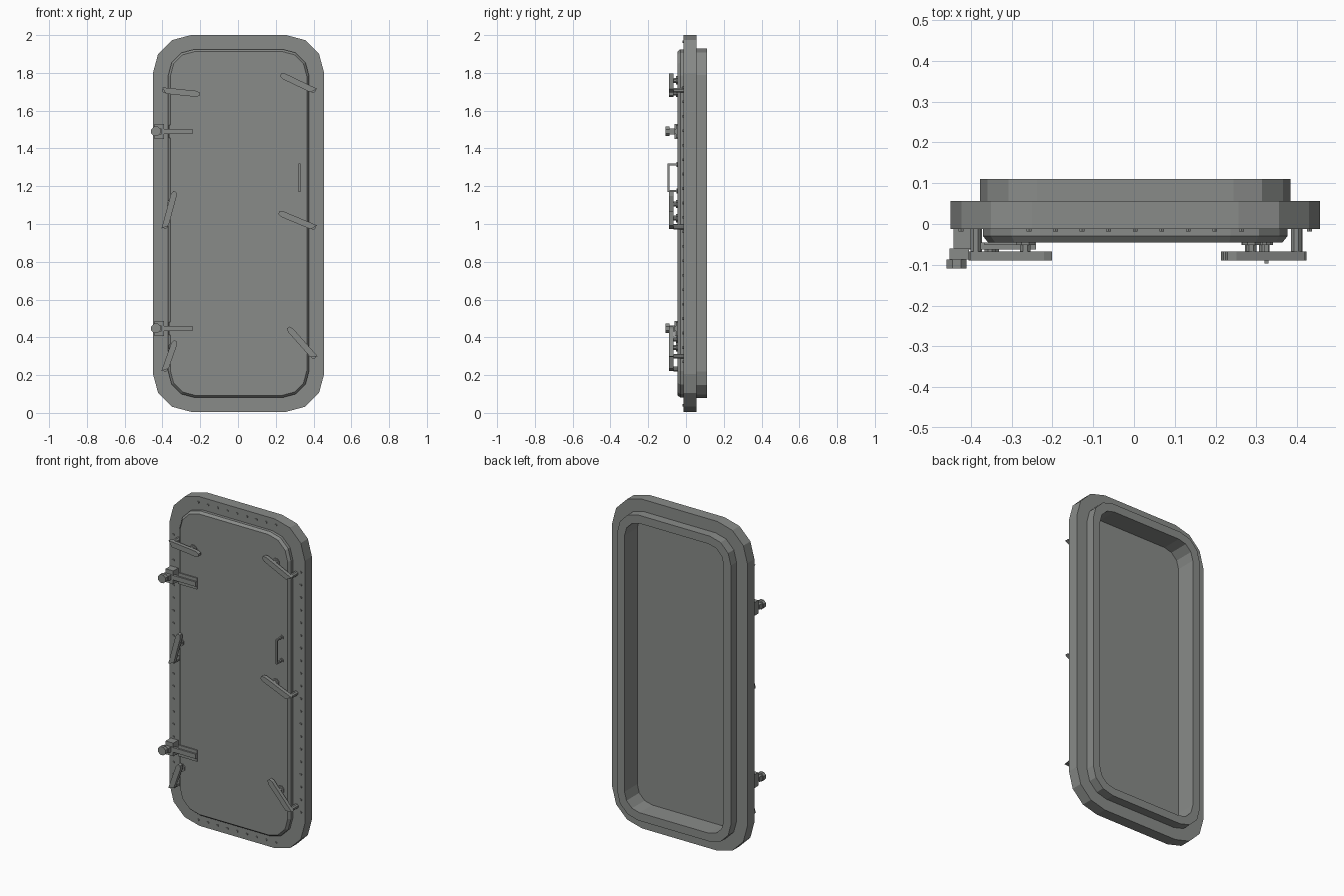
import bpy, bmesh
from math import pi, cos, sin
from mathutils import Vector

cube = bpy.data.objects.get("Cube")
if cube:
    bpy.data.objects.remove(cube, do_unlink=True)

steel = bpy.data.materials.new("grey_steel")
steel.use_nodes = True
grey = (0.25, 0.26, 0.25, 1)
steel.diffuse_color = grey
steel.node_tree.nodes["Principled BSDF"].inputs["Base Color"].default_value = grey

CX, CZ = 0.003, 1.003      # centre of the frame
FACE, PANEL = -0.012, -0.045   # front planes of flange and door


def finish(name, bm):
    bmesh.ops.recalc_face_normals(bm, faces=bm.faces)
    mesh = bpy.data.meshes.new(name)
    bm.to_mesh(mesh)
    bm.free()
    mesh.materials.append(steel)
    obj = bpy.data.objects.new(name, mesh)
    bpy.context.collection.objects.link(obj)
    return obj


def rounded_rect(hw, hh, r, seg=3):
    pts = []
    for k, (sx, sz) in enumerate([(1, 1), (-1, 1), (-1, -1), (1, -1)]):
        for i in range(seg + 1):
            a = pi / 2 * (k + i / seg)
            pts.append((CX + sx * (hw - r) + r * cos(a), CZ + sz * (hh - r) + r * sin(a)))
    return pts


def loft(bm, rings, closed):
    """Bridge outlines given as (points, y); either cap the ends or join them."""
    loops = [[bm.verts.new((x, y, z)) for x, z in pts] for pts, y in rings]
    pairs = list(zip(loops, loops[1:]))
    if closed:
        pairs.append((loops[-1], loops[0]))
    else:
        bm.faces.new(loops[0])
        bm.faces.new(loops[-1])
    for a, b in pairs:
        for i in range(len(a)):
            j = (i + 1) % len(a)
            bm.faces.new((a[i], a[j], b[j], b[i]))


def disc(bm, x, z, r, y0, y1, sides=8):
    ring = [(x + r * cos(2 * pi * (i + .5) / sides), z + r * sin(2 * pi * (i + .5) / sides))
            for i in range(sides)]
    loft(bm, [(ring, y0), (ring, y1)], False)


def box(bm, x0, x1, z0, z1, y0, y1):
    ring = [(x0, z0), (x1, z0), (x1, z1), (x0, z1)]
    loft(bm, [(ring, y0), (ring, y1)], False)


# Frame: wide flange with a collar standing out at the back
flange = rounded_rect(0.453, 0.997, 0.2)
collar = rounded_rect(0.381, 0.925, 0.14)
opening = rounded_rect(0.332, 0.876, 0.1)
bm = bmesh.new()
loft(bm, [(flange, FACE), (flange, 0.056), (collar, 0.056), (collar, 0.11),
          (opening, 0.11), (opening, FACE)], True)
finish("door_frame", bm)

# Door panel with a chamfered front edge
bm = bmesh.new()
edge = rounded_rect(0.373, 0.922, 0.14)
loft(bm, [(edge, FACE), (edge, -0.03), (rounded_rect(0.361, 0.91, 0.13), PANEL)], False)
finish("door_panel", bm)

# Bolts around the flange
bm = bmesh.new()
for s in (-1, 1):
    for i in range(9):
        disc(bm, CX + (i - 4) * 0.065, CZ + s * 0.962, 0.007, FACE, -0.018, 6)
    for i in range(20):
        disc(bm, CX + s * 0.427, 0.27 + i * 0.0765, 0.007, FACE, -0.018, 6)
finish("flange_bolts", bm)


# Clamp levers, each with a pivot post on the flange and a stop on the door
def lever(name, pivot, tip):
    p, t = Vector(pivot), Vector(tip)
    d = (t - p).normalized()
    n = Vector((-d.y, d.x)) * 0.016
    outline = [p - d * 0.016 + n, p + d * 0.008 - n, t - d * 0.02 - n,
               t - n * 0.5, t + n * 0.5, t - d * 0.02 + n]
    if p.x > 0:
        outline[0], outline[1] = p + d * 0.008 + n, p - d * 0.016 - n
    bm = bmesh.new()
    loft(bm, [(outline, -0.067), (outline, -0.09)], False)
    disc(bm, p.x, p.y, 0.014, FACE, -0.067)
    stop = p + d * 0.122
    disc(bm, stop.x, stop.y, 0.024, PANEL, -0.052)
    disc(bm, stop.x, stop.y, 0.014, -0.052, -0.067)
    finish(name, bm)


lever("right_top_lever", (-0.388, 1.706), (-0.202, 1.687))
lever("right_middle_lever", (-0.385, 0.988), (-0.335, 1.172))
lever("right_bottom_lever", (-0.385, 0.232), (-0.332, 0.382))
lever("left_top_lever", (0.398, 1.708), (0.226, 1.79))
lever("left_middle_lever", (0.398, 0.984), (0.216, 1.06))
lever("left_bottom_lever", (0.4, 0.3), (0.265, 0.452))

# Hinges: block on the flange, strap on the door, arm and pin head
for name, z in (("top_hinge", 1.49), ("bottom_hinge", 0.447)):
    bm = bmesh.new()
    box(bm, -0.443, -0.392, z - 0.04, z + 0.04, FACE, -0.06)
    box(bm, -0.366, -0.24, z - 0.034, z + 0.034, PANEL, -0.052)
    box(bm, -0.41, -0.24, z - 0.014, z + 0.014, PANEL, -0.062)
    box(bm, -0.452, -0.405, z - 0.015, z + 0.015, -0.06, -0.087)
    disc(bm, -0.435, z, 0.027, -0.087, -0.109)
    finish(name, bm)

# Pull handle: square-section grip on two feet
bm = bmesh.new()
hx, z0, z1 = 0.325, 1.175, 1.315
box(bm, hx - 0.005, hx + 0.005, z0, z1, -0.087, -0.097)
for z in (z0, z1):
    box(bm, hx - 0.005, hx + 0.005, z - 0.005, z + 0.005, PANEL, -0.097)
    disc(bm, hx, z, 0.013, PANEL, -0.051, 6)
finish("pull_handle", bm)
